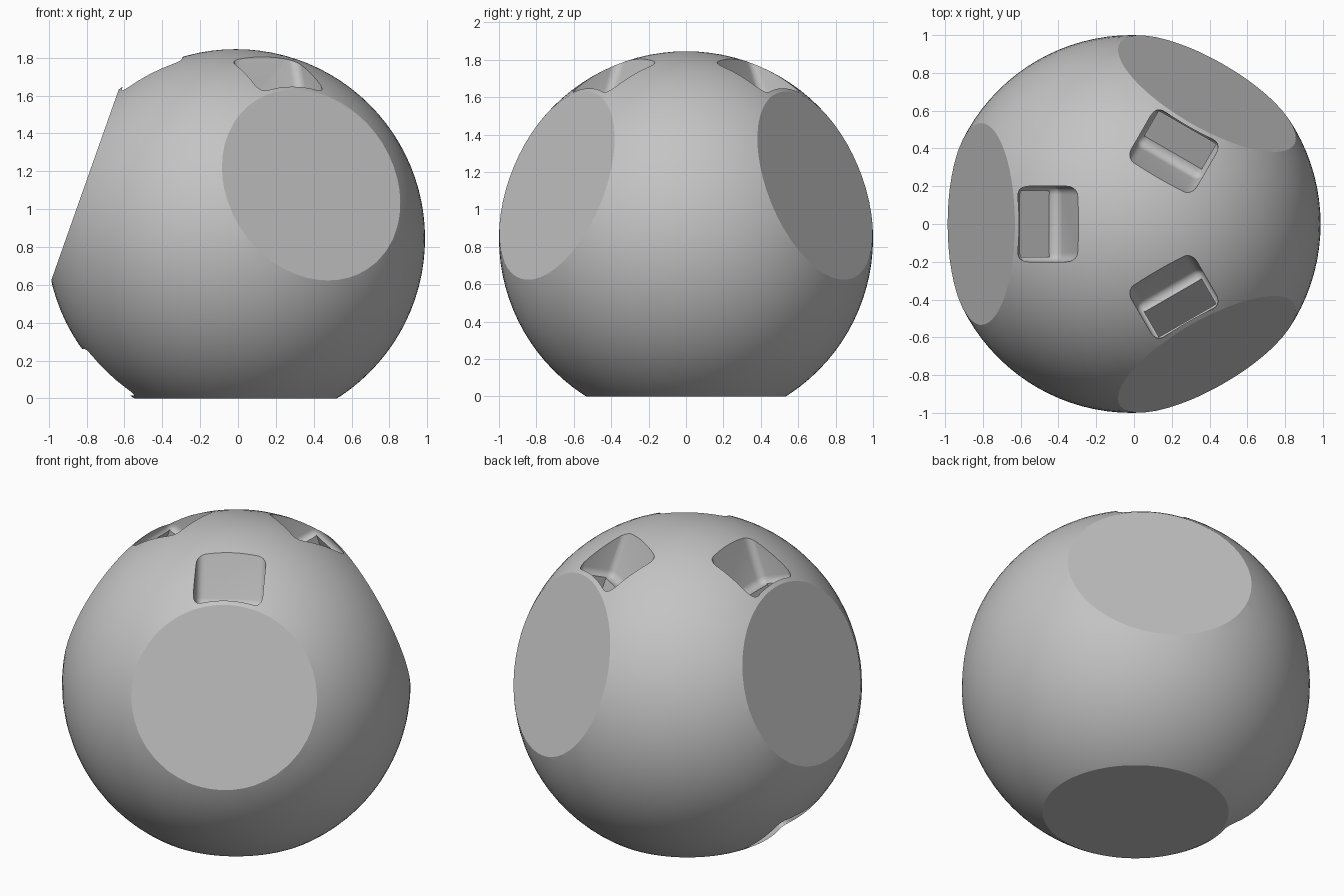
import bpy, bmesh
from math import radians, sqrt
from mathutils import Matrix, Vector

if "Cube" in bpy.data.objects:
    bpy.data.objects.remove(bpy.data.objects["Cube"])

CUT = 0.845                        # distance from ball centre to each flat
CENTRE = Vector((-0.012, 0, CUT))


def make_object(name, bm):
    mesh = bpy.data.meshes.new(name)
    bm.to_mesh(mesh)
    bm.free()
    obj = bpy.data.objects.new(name, mesh)
    bpy.context.collection.objects.link(obj)
    return obj


def box_cutter(name, frame, lo, hi, radius):
    """Rounded box spanning lo..hi in a flat's own frame."""
    bm = bmesh.new()
    bmesh.ops.create_cube(bm, size=1)
    lo, hi = Vector(lo), Vector(hi)
    bmesh.ops.scale(bm, vec=hi - lo, verts=bm.verts)
    bmesh.ops.translate(bm, vec=(lo + hi) / 2, verts=bm.verts)
    if radius:
        bmesh.ops.bevel(bm, geom=bm.edges[:], offset=radius, segments=5,
                        profile=0.5, affect='EDGES')
    bmesh.ops.transform(bm, matrix=frame, verts=bm.verts)
    bmesh.ops.recalc_face_normals(bm, faces=bm.faces)
    obj = make_object(name, bm)
    obj.hide_render = True
    obj.hide_viewport = True
    return obj


def flat_frame(normal, along):
    """Local x runs along the pocket, local z is the flat's normal."""
    across = normal.cross(along)
    m = Matrix((along, across, normal)).transposed().to_4x4()
    return Matrix.Translation(CENTRE) @ m


# Four flats in tetrahedral directions: the base and three around the sides
frames = [flat_frame(Vector((0, 0, -1)), Vector((-1, 0, 0)))]
side, rise = sqrt(8) / 3, 1 / 3
for angle in (180, 60, -60):
    spin = Matrix.Rotation(radians(angle), 3, 'Z')
    frames.append(flat_frame(spin @ Vector((side, 0, rise)),
                             spin @ Vector((-rise, 0, side))))

# Ball
bm = bmesh.new()
bmesh.ops.create_uvsphere(bm, u_segments=96, v_segments=48, radius=1)
bmesh.ops.translate(bm, vec=CENTRE, verts=bm.verts)

# Slice and cap the flats
for frame in frames:
    normal = frame.to_3x3().col[2]
    cut = bmesh.ops.bisect_plane(bm, geom=bm.verts[:] + bm.edges[:] + bm.faces[:],
                                 plane_co=CENTRE + normal * CUT, plane_no=normal,
                                 clear_outer=True)
    rim = [e for e in cut["geom_cut"] if isinstance(e, bmesh.types.BMEdge)]
    bmesh.ops.contextual_create(bm, geom=rim)
bmesh.ops.recalc_face_normals(bm, faces=bm.faces)
ball = make_object("flattened_ball", bm)

# Rounded pocket beside each flat, with a deeper slot in its floor
for i, frame in enumerate(frames):
    cutters = (
        box_cutter(f"pocket_cutter_{i}", frame, (0.5, -0.2, 0.585), (1.2, 0.2, 0.83), 0.045),
        box_cutter(f"slot_cutter_{i}", frame, (-0.2, -0.175, 0.64), (0.7, 0.175, 0.805), 0),
    )
    for cutter in cutters:
        mod = ball.modifiers.new(cutter.name, 'BOOLEAN')
        mod.operation = 'DIFFERENCE'
        mod.solver = 'EXACT'
        mod.object = cutter

# Plain grey material
grey = bpy.data.materials.new("light_grey")
grey.use_nodes = True
colour = (0.55, 0.55, 0.55, 1)
grey.diffuse_color = colour
grey.node_tree.nodes["Principled BSDF"].inputs["Base Color"].default_value = colour
ball.data.materials.append(grey)

# Apply the cuts, then shade smooth with crisp rims
bpy.ops.object.select_all(action='DESELECT')
bpy.context.view_layer.objects.active = ball
ball.select_set(True)
for mod in list(ball.modifiers):
    bpy.ops.object.modifier_apply(modifier=mod.name)
bpy.ops.object.shade_smooth_by_angle(angle=radians(25))
for obj in list(bpy.data.objects):
    if "_cutter_" in obj.name:
        bpy.data.objects.remove(obj)
